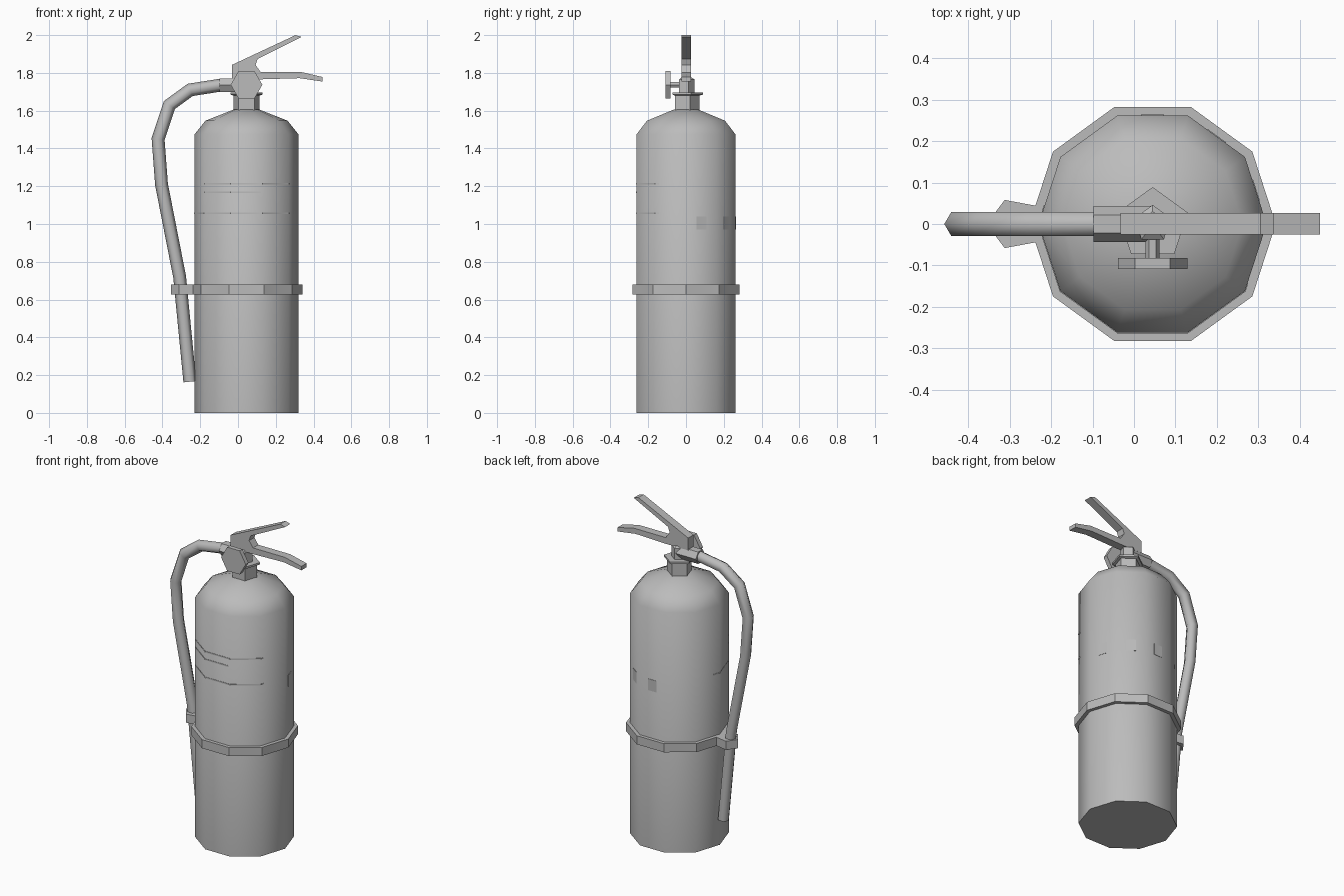
import bpy
import bmesh
from math import sin, cos, pi, radians
from mathutils import Vector

cube = bpy.data.objects.get("Cube")
if cube:
    bpy.data.objects.remove(cube, do_unlink=True)

grey = bpy.data.materials.new("plain grey")
grey.use_nodes = True
grey.diffuse_color = (0.5, 0.5, 0.5, 1)
grey.node_tree.nodes["Principled BSDF"].inputs["Base Color"].default_value = (0.5, 0.5, 0.5, 1)

CX = 0.045  # axis of the tank


def loft(name, rings, smooth=None):
    """Skin a list of equal-sized rings, with capped ends."""
    bm = bmesh.new()
    rows = [[bm.verts.new(p) for p in ring] for ring in rings]
    n = len(rows[0])
    for low, high in zip(rows, rows[1:]):
        for i in range(n):
            j = (i + 1) % n
            bm.faces.new((low[i], low[j], high[j], high[i]))
    bm.faces.new(rows[0][::-1])
    bm.faces.new(rows[-1])
    bmesh.ops.recalc_face_normals(bm, faces=bm.faces[:])
    mesh = bpy.data.meshes.new(name)
    bm.to_mesh(mesh)
    bm.free()
    mesh.materials.append(grey)
    obj = bpy.data.objects.new(name, mesh)
    bpy.context.collection.objects.link(obj)
    if smooth:
        bpy.ops.object.select_all(action="DESELECT")
        obj.select_set(True)
        bpy.context.view_layer.objects.active = obj
        bpy.ops.object.shade_smooth_by_angle(angle=radians(smooth))
    return obj


def turned(name, profile, sides, start=0, smooth=None):
    """Revolve (radius, height) pairs around the tank axis."""
    angles = [radians(start) + 2 * pi * i / sides for i in range(sides)]
    return loft(name, [[(CX + r * cos(a), r * sin(a), z) for a in angles]
                       for r, z in profile], smooth)


def tube(name, path, radius, smooth=None):
    """Six-sided mitred tube along an (x, z) path at y = 0."""
    pts = [Vector(p) for p in path]
    rings = []
    for i, p in enumerate(pts):
        d0 = (p - pts[i - 1]).normalized() if i else (pts[1] - p).normalized()
        d1 = (pts[i + 1] - p).normalized() if i + 1 < len(pts) else d0
        d = (d0 + d1).normalized()
        normal = Vector((-d.y, d.x)) / d.dot(d0)
        ring = []
        for k in range(6):
            a = k * pi / 3
            q = p + normal * radius * cos(a)
            ring.append((q.x, radius * sin(a), q.y))
        rings.append(ring)
    return loft(name, rings, smooth)


def plate(name, outline, y0, y1):
    """Extrude an (x, z) outline along y."""
    return loft(name, [[(x, y, z) for x, z in outline] for y in (y0, y1)])


def label(name, a0, a1, z0, z1):
    """Thin plate that follows the ten-sided wall between two angles."""
    def wall(a, r):
        off = (a % 36) - 18
        k = r * cos(radians(18)) / cos(radians(off))
        return CX + k * cos(radians(a)), k * sin(radians(a))
    stops = [a0] + [a for a in range(0, 360, 36) if a0 < a < a1] + [a1]
    rings = []
    for a in stops:
        (xi, yi), (xo, yo) = wall(a, 0.274), wall(a, 0.277)
        rings.append([(xi, yi, z0), (xo, yo, z0), (xo, yo, z1), (xi, yi, z1)])
    return loft(name, rings)


# Tank, strap and neck
turned("tank", [(0.275, 0), (0.275, 1.475), (0.217, 1.547), (0.07, 1.605)], 10, smooth=50)
turned("strap", [(0.297, 0.627), (0.297, 0.68)], 10)
turned("neck", [(0.071, 1.58), (0.071, 1.683)], 5, 90)
turned("neck_flange", [(0.076, 1.681), (0.089, 1.685), (0.089, 1.697)], 5, 90)
turned("valve_body", [(0.046, 1.69), (0.046, 1.765), (0.03, 1.775)], 5, 90)

# Hose, its coupling and the clip that holds it to the strap
tube("hose", [(-0.255, 0.165), (-0.309, 0.72), (-0.405, 1.21), (-0.423, 1.45),
              (-0.363, 1.63), (-0.253, 1.71), (-0.08, 1.737)], 0.034, smooth=62)
coupling = [[(x, 0.044 * cos(k * pi / 3), 1.735 + 0.042 * sin(k * pi / 3))
             for k in range(6)] for x in (-0.098, 0.045)]
loft("hose_coupling", coupling)
clip = [(-0.355, 0), (-0.312, -0.058), (-0.22, -0.041), (-0.22, 0.041), (-0.312, 0.058)]
loft("hose_clip", [[(x, y, z) for x, y in clip] for z in (0.627, 0.68)])

# Squeeze lever and carrying handle, one forked plate
plate("lever_handle", [(-0.033, 1.766), (-0.033, 1.842), (0.305, 2.0), (0.337, 1.99),
                       (0.104, 1.874), (0.093, 1.842), (0.12, 1.804), (0.337, 1.804),
                       (0.448, 1.778), (0.448, 1.754), (0.326, 1.772), (0.12, 1.766)],
      -0.025, 0.026)

# Pressure gauge on its stem
for part, radius, y0, y1 in (("gauge", 0.084, -0.109, -0.082), ("gauge_stem", 0.017, -0.083, 0)):
    hexagon = [(CX + radius * cos(k * pi / 3), 1.737 + radius * sin(k * pi / 3)) for k in range(6)]
    plate(part, hexagon, y0, y1)

# Label lines on the front, square tags round the back
for i, (a0, a1, z) in enumerate([(215, 328, 1.21), (215, 286, 1.163), (170, 328, 1.052)]):
    label(f"label_line_{i + 1}", a0, a1, z, z + 0.008)
for i in range(3):
    mid = 18 + 36 * i
    label(f"square_tag_{i + 1}", mid - 6, mid + 6, 0.97, 1.04)
